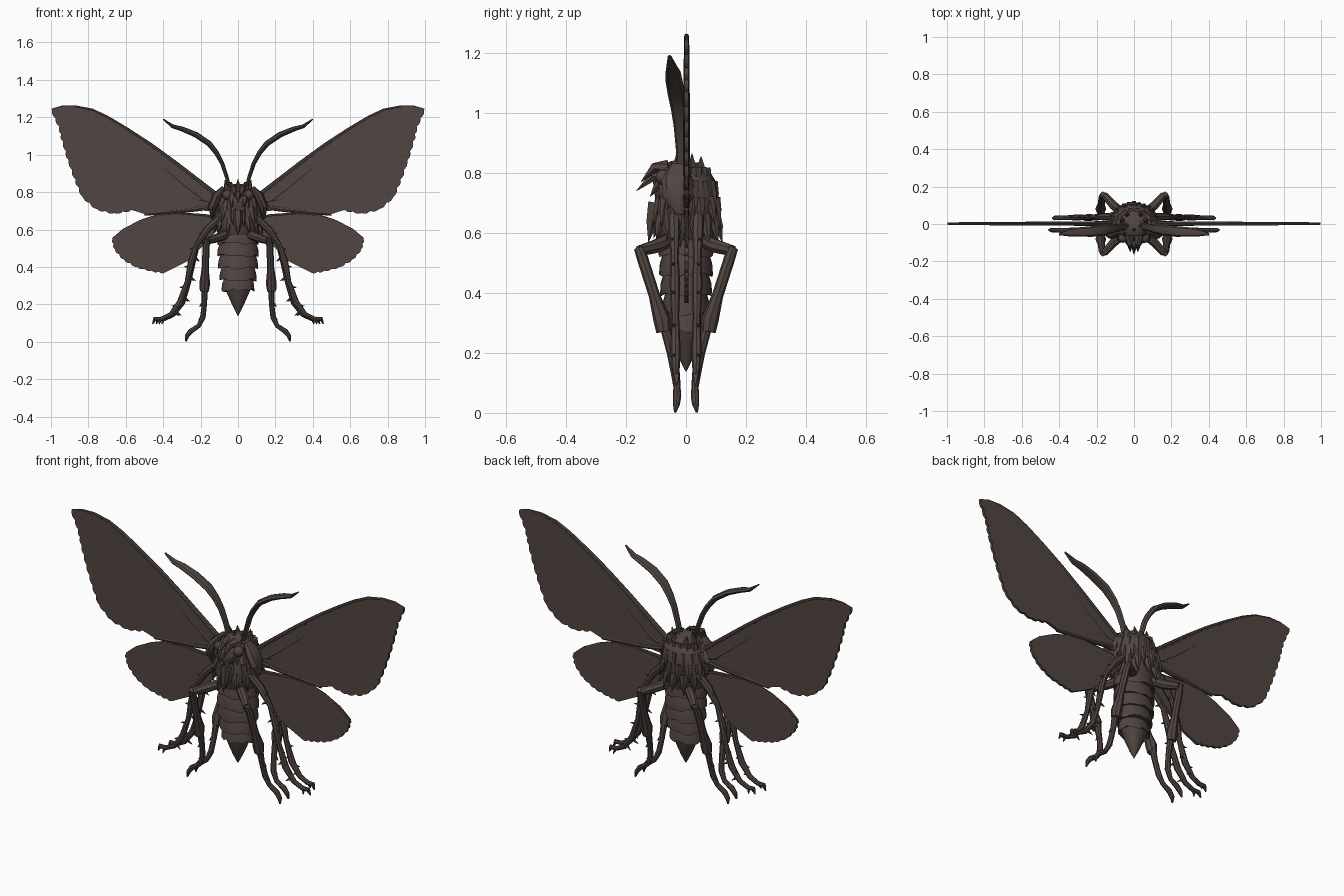
import bpy, bmesh, math, random
from mathutils import Vector

if "Cube" in bpy.data.objects:
    bpy.data.objects.remove(bpy.data.objects["Cube"])

random.seed(4)
mat = bpy.data.materials.new("dark brown")
mat.diffuse_color = (0.082, 0.059, 0.052, 1)
mat.use_nodes = True
mat.node_tree.nodes["Principled BSDF"].inputs["Base Color"].default_value = mat.diffuse_color


def finish(bm, name, mirror=False):
    bmesh.ops.recalc_face_normals(bm, faces=bm.faces)
    me = bpy.data.meshes.new(name)
    bm.to_mesh(me)
    bm.free()
    me.materials.append(mat)
    ob = bpy.data.objects.new(name, me)
    bpy.context.collection.objects.link(ob)
    if mirror:
        ob.modifiers.new("Mirror", 'MIRROR').use_mirror_merge = False
    return ob


def skin(bm, rings):
    n = len(rings[0])
    for a, b in zip(rings, rings[1:]):
        for i in range(n):
            bm.faces.new((a[i], a[(i + 1) % n], b[(i + 1) % n], b[i]))
    bm.faces.new(rings[0])
    bm.faces.new(rings[-1])


def tube(bm, pts, radii, sides=8, flat=1.0):
    """Sweep a round section along points; flat scales it across the path."""
    pts = [Vector(p) for p in pts]
    rings = []
    for i, p in enumerate(pts):
        t = (pts[min(i + 1, len(pts) - 1)] - pts[max(i - 1, 0)]).normalized()
        u = t.cross(Vector((0, 1, 0)))
        u = u.normalized() if u.length > 0.05 else Vector((1, 0, 0))
        v = u.cross(t)
        rings.append([bm.verts.new(p + radii[i] * (u * math.cos(a) + v * flat * math.sin(a)))
                      for a in (2 * math.pi * k / sides for k in range(sides))])
    skin(bm, rings)


def spike(bm, base, tip, r, droop=0.0):
    base, tip = Vector(base), Vector(tip)
    mid = (base + tip) / 2 + Vector((0, 0, droop))
    tube(bm, [base, mid, tip], [r, r * 0.75, 0.001], 6)


def lathe(name, prof, sides=24, jag=()):
    """Elliptical rings of (z, half width, half depth, y centre); jag rings get a ragged hem."""
    bm = bmesh.new()
    rings = []
    for j, (z, rx, ry, cy) in enumerate(prof):
        ring = []
        for k in range(sides):
            a = 2 * math.pi * k / sides
            dz = random.uniform(-0.014, 0.004) if j in jag else 0
            ring.append(bm.verts.new((rx * math.cos(a), cy + ry * math.sin(a), z + dz)))
        rings.append(ring)
    skin(bm, rings)
    return finish(bm, name)


# Abdomen: overlapping segments ending in a pointed tail
prof, jag = [(0.64, 0.08, 0.075, 0)], []
segs = [(0.60, 0.53, .110, .092), (0.53, 0.465, .111, .09), (0.465, 0.40, .108, .087),
        (0.40, 0.335, .100, .08), (0.335, 0.28, .088, .068)]
for top, bot, rx, ry in segs:
    prof += [(top, rx * .86, ry * .86, 0), ((top + bot) / 2, rx * .97, ry * .97, 0), (bot, rx, ry, 0)]
    jag.append(len(prof) - 1)
prof += [(0.285, .070, .056, 0), (0.23, .046, .042, 0), (0.18, .023, .023, 0), (0.138, .002, .002, 0)]
lathe("abdomen", prof, jag=jag)

# Thorax and head
thorax = [(0.53, .06, .06, 0), (0.57, .10, .088, 0), (0.64, .125, .103, 0), (0.71, .127, .103, .005),
          (0.77, .11, .09, .01), (0.81, .08, .066, .01), (0.835, .03, .03, .01)]
lathe("thorax", thorax)
lathe("head", [(0.70, .02, .02, -.08), (0.73, .055, .045, -.06), (0.77, .075, .065, -.045),
               (0.81, .07, .06, -.03), (0.835, .045, .04, -.02), (0.845, .01, .01, -.02)], 16)

# Shaggy fur clumps on the thorax
bm = bmesh.new()
for row, (z, rx, ry) in enumerate([(0.80, .085, .07), (0.755, .112, .092),
                                   (0.70, .124, .102), (0.645, .122, .10)]):
    n = 14
    for k in range(n):
        a = 2 * math.pi * (k + 0.5 * (row % 2)) / n
        c, s = math.cos(a), math.sin(a)
        g = random.uniform(1.06, 1.17)
        spike(bm, (rx * .9 * c, ry * .9 * s + .005, z + .015),
              (rx * g * c, ry * g * s + .005, z - random.uniform(.06, .095)),
              random.uniform(.017, .024), .008)
finish(bm, "thorax_fur")

# Crown tufts, hooked face tufts and mouthpart
bm = bmesh.new()
for x, y, z in [(0, -.03, .87), (.035, -.01, .855), (.07, .02, .865), (.055, -.05, .84), (.04, .05, .855)]:
    for s in ((1, -1) if x else (1,)):
        spike(bm, (s * x * .8, y, .79), (s * x, y, z), .018)
for x, tip_y, z in [(0, -.165, .74), (.025, -.15, .77), (.04, -.12, .72)]:
    for s in ((1, -1) if x else (1,)):
        spike(bm, (s * x, -.06, z + .05), (s * x * .8, tip_y, z), .024, .022)
spike(bm, (0, -.10, .70), (0, -.125, .57), .03)
finish(bm, "head_tufts")

bm = bmesh.new()
bmesh.ops.create_uvsphere(bm, u_segments=12, v_segments=8, radius=.026)
bmesh.ops.translate(bm, verts=bm.verts, vec=(.058, -.075, .785))
finish(bm, "eye", True)

# Shoulder plates
bm = bmesh.new()
tube(bm, [(.075, -.03, .825), (.11, -.03, .78), (.135, -.025, .72), (.14, -.02, .66)],
     [.012, .026, .026, .005], 8, 2.0)
finish(bm, "shoulder_plate", True)


def wing(name, lead, trail, lobes, depth):
    """Flat plate with a smooth leading edge and a scalloped trailing edge."""
    pts = [Vector(p) for p in lead]
    for i, q in enumerate(trail):
        p, q = pts[-1], Vector(q)
        d = q - p
        nrm = Vector((-d.y, d.x)).normalized()
        n = 4 * lobes if i < len(trail) - 3 else 1
        for k in range(1, n + 1):
            pts.append(p + d * k / n + nrm * depth * abs(math.sin(math.pi * k * lobes / n)))
    bm = bmesh.new()
    sides = [[bm.verts.new((p.x, y, p.y)) for p in pts] for y in (-.005, .009)]
    skin(bm, sides)
    finish(bm, name, True)


fore_lead = [(.08, .76), (.14, .805), (.23, .875), (.34, .96), (.47, 1.055), (.60, 1.14), (.70, 1.2),
             (.78, 1.238), (.87, 1.256), (.94, 1.255), (.995, 1.24)]
wing("forewing", fore_lead,
     [(.955, 1.15), (.935, 1.07), (.905, .97), (.87, .87), (.83, .775), (.755, .71), (.66, .688),
      (.57, .705), (.49, .68), (.22, .705), (.08, .69)], 2, .008)
hind_lead = [(.09, .64), (.16, .672), (.33, .685), (.43, .675), (.52, .645), (.61, .60), (.67, .55)]
wing("hindwing", hind_lead,
     [(.658, .495), (.61, .44), (.54, .40), (.46, .38), (.39, .37), (.27, .43), (.17, .53), (.09, .62)],
     2, .007)

# Raised wing rims and veins
veins = {"forewing_rim": (fore_lead, .012), "hindwing_rim": (hind_lead, .009),
         "forewing_hind_vein": ([(.08, .735), (.15, .72), (.25, .705), (.36, .695), (.50, .682)], .014),
         "forewing_mid_vein": ([(.10, .735), (.18, .755), (.28, .83), (.40, .93), (.52, 1.04)], .010),
         "forewing_inner_vein": ([(.12, .735), (.22, .76), (.33, .79), (.43, .86)], .008)}
for name, (path, r) in veins.items():
    bm = bmesh.new()
    n = len(path)
    tube(bm, [(x, .002, z) for x, z in path], [r * (1.1 - .6 * i / n) for i in range(n)], 8)
    finish(bm, name, True)

# Blade-like feathered antennae
bm = bmesh.new()
tube(bm, [(.045, -.015, .82), (.06, -.015, .88), (.085, -.02, .955), (.115, -.025, 1.01), (.155, -.032, 1.06),
          (.225, -.04, 1.107), (.30, -.043, 1.138), (.35, -.047, 1.152), (.40, -.055, 1.19)],
     [.010, .010, .011, .013, .015, .015, .013, .010, .003], 8, 1.9)
finish(bm, "antenna", True)

# Legs: four stout inner legs and four slender spiny outer legs
for side, label in ((-1, "front"), (1, "back")):
    bm = bmesh.new()
    tube(bm, [(.06, side * .06, .575), (.11, side * .10, .555), (.16, side * .155, .54)], [.024, .024, .019], 8)
    tube(bm, [(.165, side * .158, .55), (.17, side * .145, .515), (.175, side * .105, .39), (.178, side * .08, .31),
              (.18, side * .075, .27)], [.016, .019, .019, .029, .024], 8)
    tube(bm, [(.178, side * .07, .29), (.18, side * .05, .2), (.188, side * .035, .13), (.21, side * .03, .085),
              (.255, side * .03, .055), (.273, side * .032, .03), (.278, side * .036, .002)],
         [.018, .014, .015, .012, .014, .012, .004], 8)
    for x, y, z in [(.185, .05, .21), (.19, .036, .14), (.22, .03, .08)]:
        spike(bm, (x, side * y, z), (x + .022, side * y, z - .025), .008)
    finish(bm, label + "_inner_leg", True)

    bm = bmesh.new()
    dx = 0.0 if side < 0 else -0.02
    path = [(.10, .66), (.165, .60), (.22, .52), (.25, .43), (.272, .32), (.31, .21), (.36, .145),
            (.41, .122), (.445, .122), (.457, .095)]
    path = [(x + dx * i / 9, side * (.04 - .001 * i), z) for i, (x, z) in enumerate(path)]
    tube(bm, path, [.02, .02, .013, .018, .013, .017, .013, .012, .012, .003], 8)
    x, y, z = path[-3]
    spike(bm, (x + .005, y, z), (x + .012, y + side * .01, z - .03), .009)
    for a, b in zip(path[1:6], path[2:7]):
        for f, s in ((.25, 1), (.75, -1)):
            p = Vector(a).lerp(Vector(b), f)
            spike(bm, p, p + Vector((s * .032, side * .008, -.012 + s * .01)), .008)
    finish(bm, label + "_outer_leg", True)

# Smooth shading with sharp edges kept
for ob in bpy.context.collection.objects:
    ob.select_set(True)
    bpy.context.view_layer.objects.active = ob
bpy.ops.object.shade_smooth_by_angle(angle=math.radians(35))
